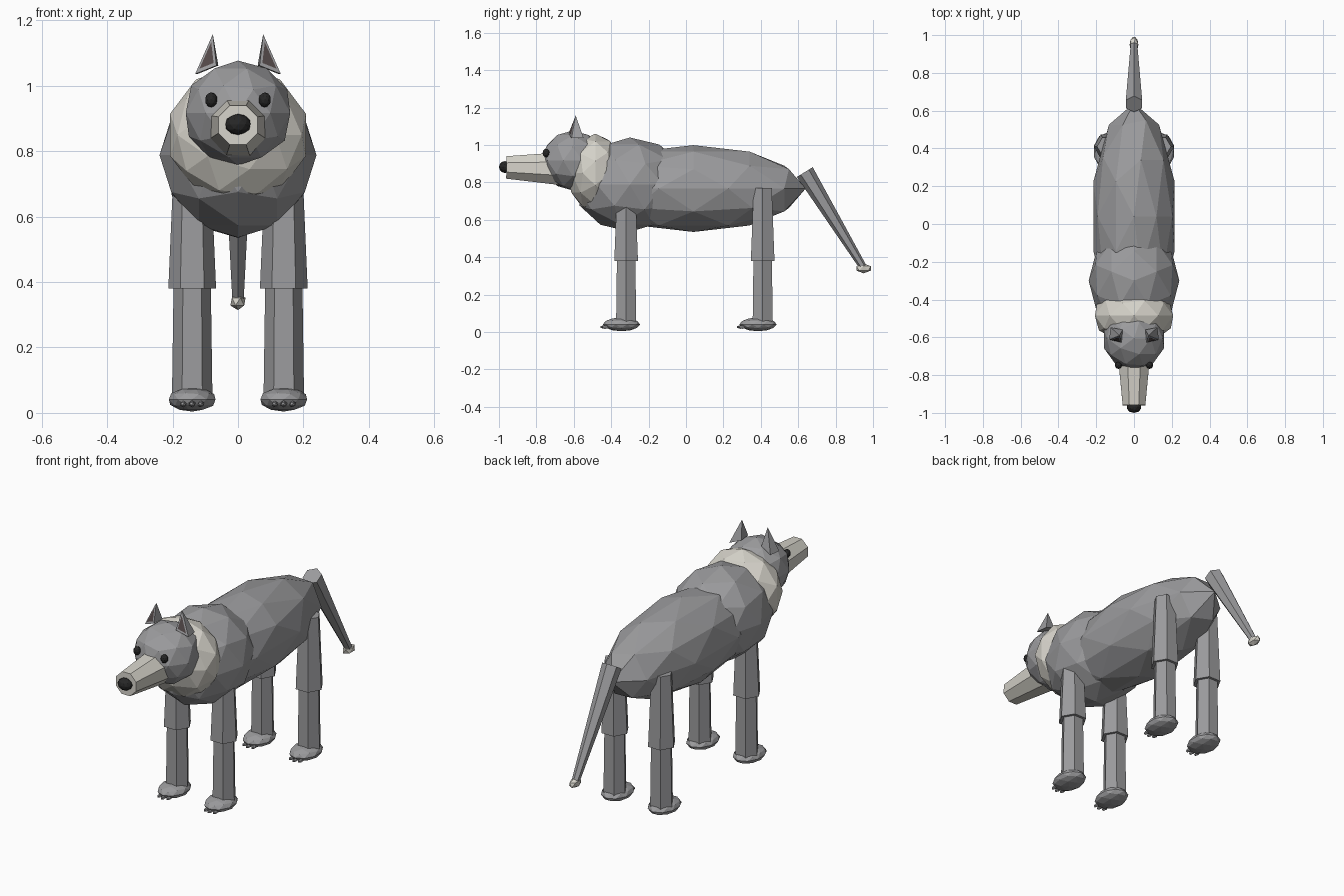
import bpy, math
from mathutils import Vector

if "Cube" in bpy.data.objects:
    bpy.data.objects.remove(bpy.data.objects["Cube"])


def material(name, colour):
    m = bpy.data.materials.new(name)
    m.diffuse_color = (*colour, 1)
    m.use_nodes = True
    m.node_tree.nodes["Principled BSDF"].inputs["Base Color"].default_value = m.diffuse_color
    return m


GREY = material("grey fur", (0.33, 0.33, 0.34))
CREAM = material("cream fur", (0.67, 0.65, 0.59))
BLACK = material("black", (0.02, 0.02, 0.02))
INNER = material("inner ear", (0.085, 0.065, 0.065))


def finish(name, mat):
    ob = bpy.context.object
    ob.name = name
    ob.data.materials.append(mat)
    return ob


def ball(name, loc, radii, mat, subdiv=2, rot=(0, 0, 0)):
    """Faceted ellipsoid; radii are given along the object's own axes."""
    bpy.ops.mesh.primitive_ico_sphere_add(subdivisions=subdiv, radius=1,
                                          location=loc, rotation=rot)
    bpy.context.object.scale = radii
    return finish(name, mat)


def taper(name, start, end, r1, r2, mat, sides=6, spin=0):
    """Tapered prism running from start to end."""
    a, b = Vector(start), Vector(end)
    bpy.ops.mesh.primitive_cone_add(vertices=sides, radius1=r1, radius2=r2,
                                    depth=(b - a).length, location=(a + b) / 2)
    ob = finish(name, mat)
    ob.rotation_mode = 'QUATERNION'
    turn = Vector((0, 0, 1)).rotation_difference(b - a)
    ob.rotation_quaternion = turn @ Vector((0, 0, 1)).rotation_difference(
        Vector((0, 0, 1)))
    for v in ob.data.vertices:          # spin the section around its own axis
        x, y, z = v.co
        c, s = math.cos(spin), math.sin(spin)
        v.co = (c * x - s * y, s * x + c * y, z)
    return ob


def plain_mesh(name, verts, faces, mat):
    me = bpy.data.meshes.new(name)
    me.from_pydata(verts, [], faces)
    me.materials.append(mat)
    ob = bpy.data.objects.new(name, me)
    bpy.context.collection.objects.link(ob)
    return ob


# Trunk
Q = math.pi / 2
ball("body", (0, 0.04, 0.767), (0.226, 0.6, 0.232), GREY)
ball("chest", (0, -0.3, 0.788), (0.3, 0.24, 0.252), GREY, rot=(0, 0, Q))
ball("neck_ruff", (0, -0.485, 0.85), (0.218, 0.21, 0.15), CREAM, rot=(Q, 0, 0))

# Head, muzzle and nose
ball("head", (0, -0.605, 0.917), (0.168, 0.168, 0.16), GREY)
taper("muzzle", (0, -0.62, 0.872), (0, -0.96, 0.88), 0.1, 0.065, CREAM, 8, math.pi / 8)
ball("nose", (0, -0.968, 0.882), (0.04, 0.032, 0.032), BLACK)

for side, s in (("left", 1), ("right", -1)):
    # Eyes
    ball(side + "_eye", (s * 0.082, -0.748, 0.957), (0.019, 0.019, 0.023), BLACK)

    # Ears: leaning four-sided spikes with a dark inset plate in front
    base = [(0.066, -0.627, 1.062), (0.131, -0.612, 1.036),
            (0.124, -0.547, 1.036), (0.06, -0.56, 1.062)]
    tip = (0.077, -0.59, 1.158)
    verts = [(s * x, y, z) for x, y, z in base + [tip]]
    faces = [(3, 2, 1, 0), (0, 1, 4), (1, 2, 4), (2, 3, 4), (3, 0, 4)]
    plain_mesh(side + "_ear", verts, [f[::s] for f in faces], GREY)
    corners = [Vector(verts[i]) for i in (0, 1, 4)]
    mid = sum(corners, Vector()) / 3
    plate = [mid + (c - mid) * 0.66 + Vector((0, -0.003, 0)) for c in corners]
    plain_mesh(side + "_inner_ear", plate, [(0, 1, 2)[::s]], INNER)

    # Legs, paws and toes
    for end, y in (("front", -0.32), ("rear", 0.41)):
        n = f"{end}_{side}_"
        x = s * 0.14
        taper(n + "upper_leg", (x, y, 0.38), (x, y, 0.77), 0.073, 0.056, GREY, 6, Q)
        taper(n + "lower_leg", (x, y, 0.04), (x, y, 0.385), 0.062, 0.057, GREY, 6, Q)
        ball(n + "paw", (x, y - 0.025, 0.041), (0.075, 0.1, 0.037), GREY)
        for i in (-1, 0, 1):
            ball(f"{n}toe_{i + 2}", (x + i * 0.027, y - 0.118 + abs(i) * 0.008, 0.027),
                 (0.011, 0.022, 0.01), GREY, 1)

# Tail with a pale tip
taper("tail", (0, 0.635, 0.855), (0, 0.945, 0.35), 0.05, 0.02, GREY, 6)
ball("tail_tip", (0, 0.95, 0.34), (0.026, 0.046, 0.026), CREAM, 1)
